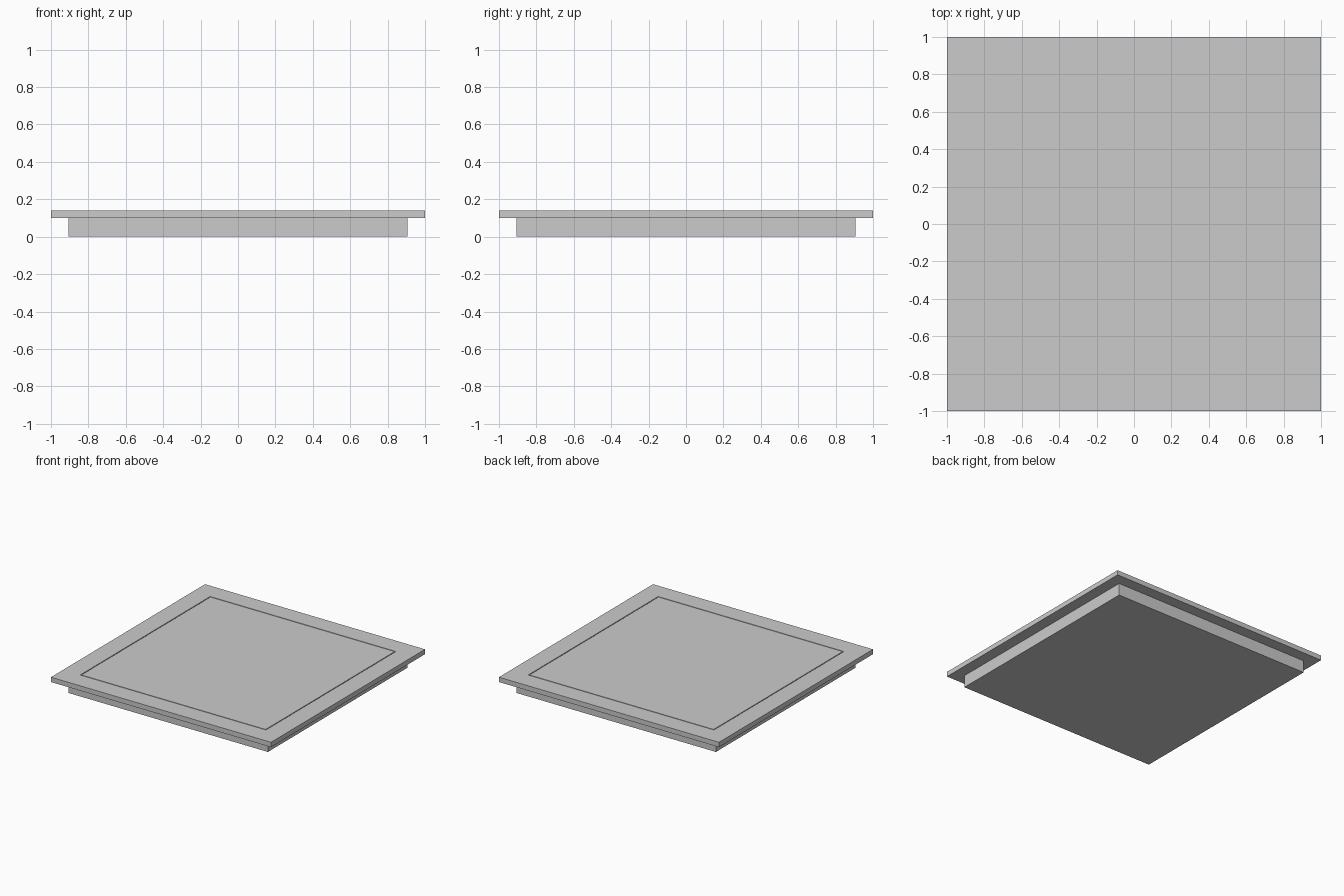
import bpy, bmesh
from mathutils import Matrix, Vector

if "Cube" in bpy.data.objects:
    bpy.data.objects.remove(bpy.data.objects["Cube"])


def slab(name, half, z0, z1, groove=None):
    """Square slab; groove = (outer half, inner half, depth) cut into the top."""
    bm = bmesh.new()
    bmesh.ops.create_cube(bm, size=1, matrix=Matrix.Translation((0, 0, (z0 + z1) / 2))
                          @ Matrix.Diagonal((2 * half, 2 * half, z1 - z0, 1)))
    if groove:
        outer, inner, depth = groove
        bm.normal_update()
        top = max(bm.faces, key=lambda f: f.calc_center_median().z)
        bmesh.ops.inset_region(bm, faces=[top], thickness=half - outer)
        # walls down, narrow floor, walls back up to the centre panel
        for kind, amount in (("move", -depth), ("inset", outer - inner), ("move", depth)):
            if kind == "inset":
                bmesh.ops.inset_region(bm, faces=[top], thickness=amount)
            else:
                new = bmesh.ops.extrude_discrete_faces(bm, faces=[top])["faces"]
                top = new[0]
                bmesh.ops.translate(bm, verts=top.verts, vec=Vector((0, 0, amount)))
            bm.normal_update()
    mesh = bpy.data.meshes.new(name)
    bm.to_mesh(mesh)
    bm.free()
    obj = bpy.data.objects.new(name, mesh)
    bpy.context.collection.objects.link(obj)
    return obj


# recessed base block
slab("base_block", 0.907, 0.0, 0.10)
# overhanging top plate with a fine square groove
slab("top_plate", 1.0, 0.10, 0.14, groove=(0.78, 0.77, 0.008))
